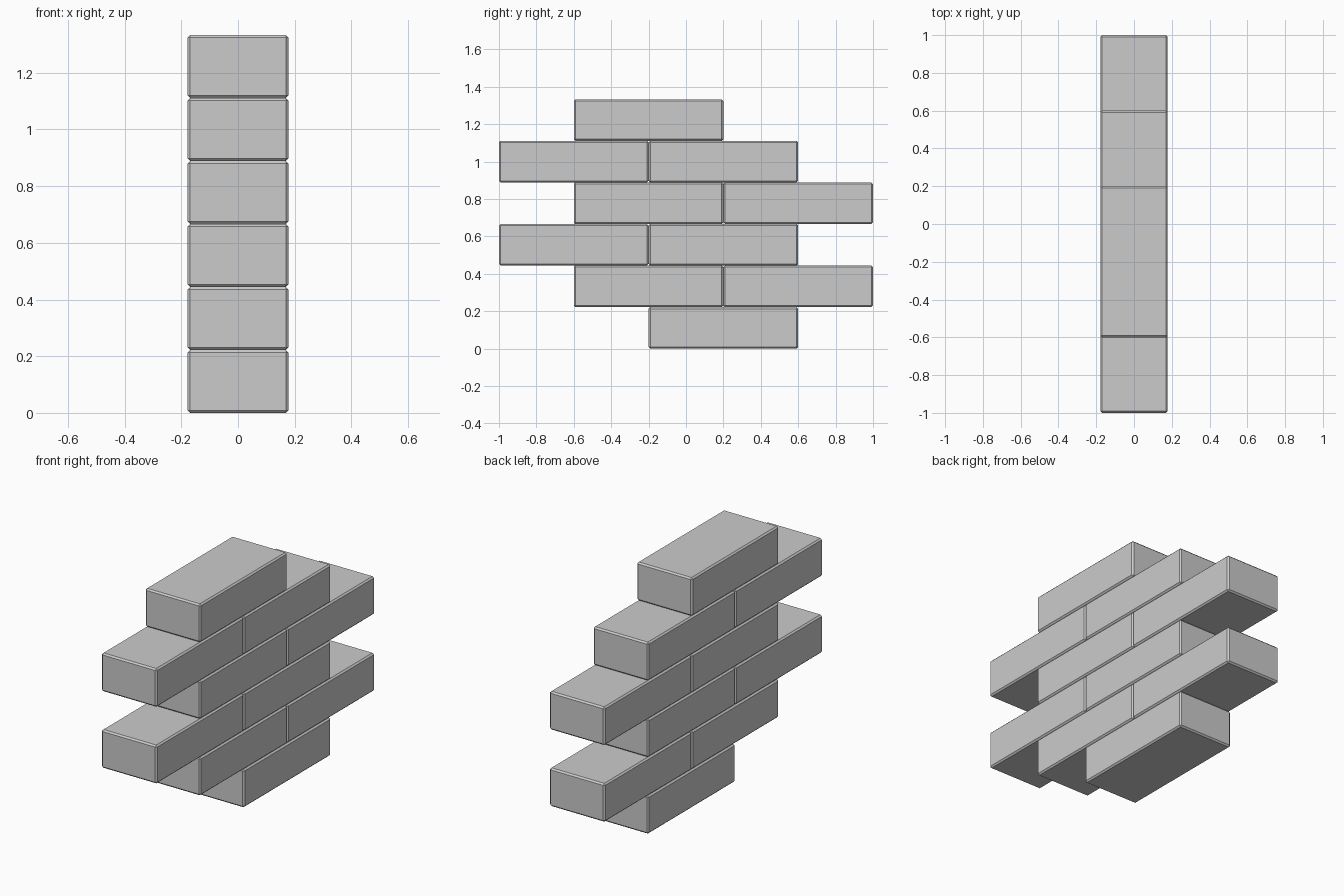
import bpy
import bmesh

if "Cube" in bpy.data.objects:
    bpy.data.objects.remove(bpy.data.objects["Cube"])

LENGTH, WIDTH, HEIGHT = 0.8, 0.3556, 0.2222
CHAMFER = 0.0089


def brick_mesh():
    # One brick block with a narrow flat chamfer on every edge
    bm = bmesh.new()
    bmesh.ops.create_cube(bm, size=1.0)
    bmesh.ops.scale(bm, vec=(WIDTH, LENGTH, HEIGHT), verts=bm.verts)
    bmesh.ops.bevel(bm, geom=bm.edges[:], offset=CHAMFER, segments=1,
                    affect='EDGES', profile=0.5)
    mesh = bpy.data.meshes.new("brick")
    bm.to_mesh(mesh)
    bm.free()
    return mesh


# Running bond courses from bottom to top: y centre of each brick
courses = [(0.2,), (-0.2, 0.6), (-0.6, 0.2), (-0.2, 0.6), (-0.6, 0.2), (-0.2,)]

mesh = brick_mesh()
for row, centres in enumerate(courses):
    for i, y in enumerate(centres):
        brick = bpy.data.objects.new(f"brick_row{row + 1}_{i + 1}", mesh)
        brick.location = (0, y, (row + 0.5) * HEIGHT)
        bpy.context.collection.objects.link(brick)
